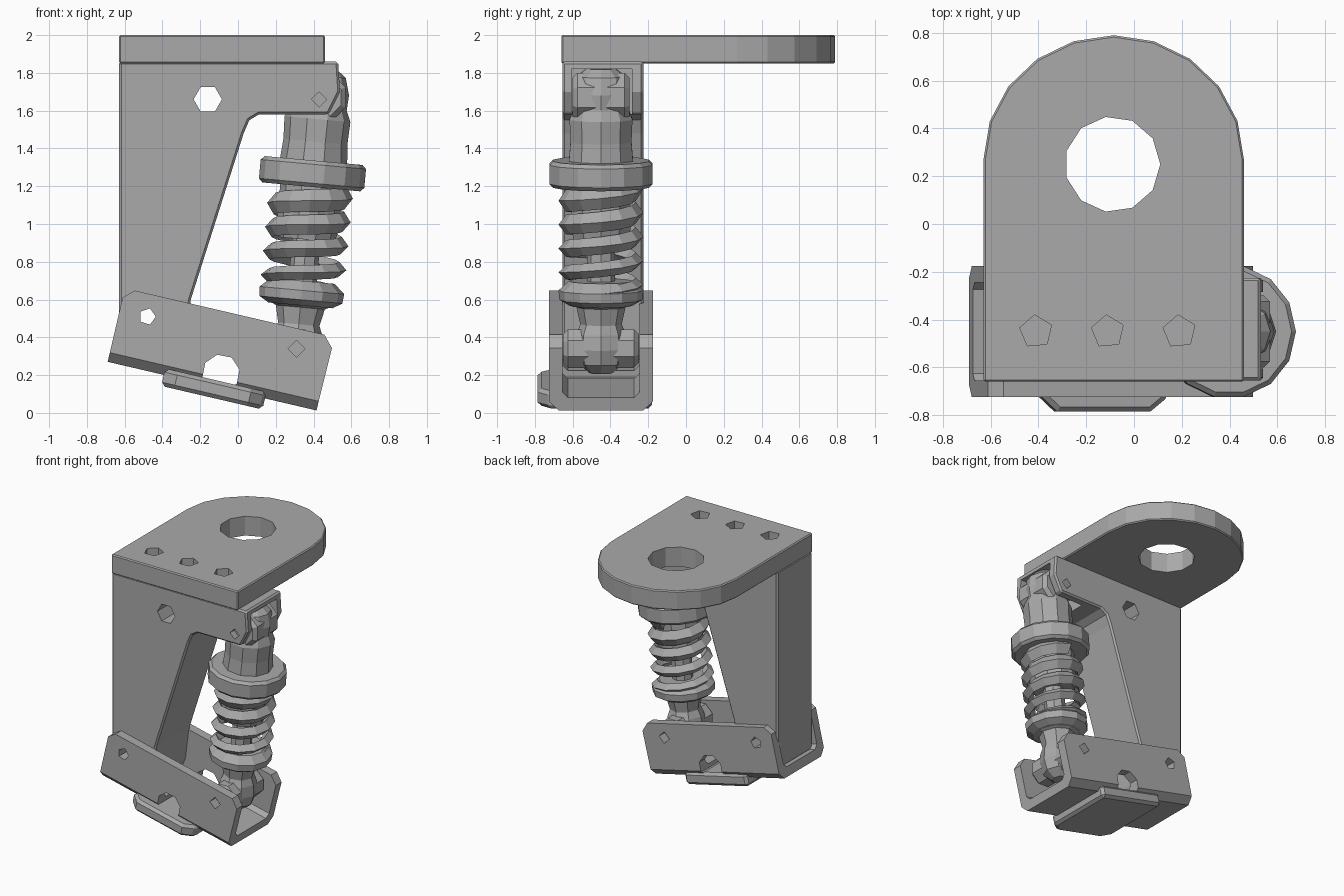
import bpy, bmesh
from math import sin, cos, pi, radians
from mathutils import Matrix, Vector

if "Cube" in bpy.data.objects:
    bpy.data.objects.remove(bpy.data.objects["Cube"], do_unlink=True)

GREY = (0.4, 0.4, 0.4, 1)
metal = bpy.data.materials.new("grey_metal")
metal.use_nodes = True
metal.diffuse_color = GREY
metal.node_tree.nodes["Principled BSDF"].inputs["Base Color"].default_value = GREY

AXES = {
    "X": lambda a, b, d: (d, a, b),
    "Y": lambda a, b, d: (a, d, b),
    "Z": lambda a, b, d: (a, b, d),
}
MID_Y = -0.45


def finish(name, bm, matrix=Matrix()):
    bmesh.ops.recalc_face_normals(bm, faces=bm.faces)
    mesh = bpy.data.meshes.new(name)
    bm.to_mesh(mesh)
    bm.free()
    mesh.transform(matrix)
    mesh.materials.append(metal)
    obj = bpy.data.objects.new(name, mesh)
    bpy.context.collection.objects.link(obj)
    return obj


def prism(name, pts, d0, d1, axis="Y", matrix=Matrix()):
    """Extrude a flat outline along one axis."""
    bm = bmesh.new()
    ends = [[bm.verts.new(AXES[axis](a, b, d)) for a, b in pts] for d in (d0, d1)]
    for ring in ends:
        bm.faces.new(ring)
    for i in range(len(pts)):
        j = (i + 1) % len(pts)
        bm.faces.new((ends[0][i], ends[0][j], ends[1][j], ends[1][i]))
    return finish(name, bm, matrix)


def ngon(cx, cy, r, n, turn=0.0):
    return [(cx + r * cos(turn + 2 * pi * i / n), cy + r * sin(turn + 2 * pi * i / n))
            for i in range(n)]


def rect(a0, a1, b0, b1):
    return [(a0, b0), (a1, b0), (a1, b1), (a0, b1)]


def apply_modifiers(obj):
    bpy.context.view_layer.update()
    dg = bpy.context.evaluated_depsgraph_get()
    mesh = bpy.data.meshes.new_from_object(obj.evaluated_get(dg))
    obj.modifiers.clear()
    obj.data = mesh


def combine(obj, tools, operation="DIFFERENCE"):
    for tool in tools:
        mod = obj.modifiers.new("cut", "BOOLEAN")
        mod.operation, mod.solver, mod.object = operation, "EXACT", tool
        apply_modifiers(obj)
        bpy.data.objects.remove(tool, do_unlink=True)


def bevel(obj, width):
    mod = obj.modifiers.new("bevel", "BEVEL")
    mod.width, mod.segments, mod.limit_method = width, 1, "ANGLE"
    mod.angle_limit = radians(50)
    apply_modifiers(obj)


def lathe(name, profile, sides, matrix):
    """Closed turned part from (radius, height) points."""
    bm = bmesh.new()
    rings = [[bm.verts.new((x, y, h)) for x, y in ngon(0, 0, r, sides)] for r, h in profile]
    for low, high in zip(rings, rings[1:]):
        for i in range(sides):
            j = (i + 1) % sides
            bm.faces.new((low[i], low[j], high[j], high[i]))
    bm.faces.new(rings[0])
    bm.faces.new(rings[-1])
    return finish(name, bm, matrix)


# Top mounting plate with a round nose, one large hole and three blind holes
nose = [(-0.085 + 0.545 * cos(pi * i / 10), 0.27 + 0.52 * sin(pi * i / 10)) for i in range(11)]
plate = prism("top_plate", [(-0.63, -0.66), (0.46, -0.66)] + nose, 1.85, 2.0, "Z")
bevel(plate, 0.008)
holes = [prism("hole", ngon(-0.09, 0.25, 0.2, 11), 1.7, 2.1, "Z")]
holes += [prism("hole", ngon(x, MID_Y, 0.07, 5, 0.4), 1.88, 2.1, "Z") for x in (-0.41, -0.11, 0.19)]
combine(plate, holes)

# Upright leg, tapering down, with a fork at the upper outer end
leg_outline = [(-0.63, 1.86), (-0.63, 0.32), (-0.32, 0.25), (-0.28, 0.35), (-0.25, 0.6),
               (0.03, 1.48), (0.06, 1.55), (0.11, 1.58), (0.48, 1.58), (0.54, 1.70), (0.53, 1.86)]
leg = prism("upright_leg", leg_outline, -0.655, -0.225)
bevel(leg, 0.012)
combine(leg, [
    prism("fork_slot", rect(0.24, 0.8, 1.4, 1.82), -0.605, -0.285),
    prism("hole", ngon(-0.16, 1.66, 0.075, 6), -1, 0.1),
    prism("hole", ngon(-0.48, 0.51, 0.045, 5), -1, 0.1),
    prism("hole", ngon(0.43, 1.66, 0.04, 4), -1, 0.1),
])

# Tilted lower channel: U section trimmed by its side outline
tilt = Matrix.Translation((-0.13, 0, 0.14)) @ Matrix.Rotation(radians(13.1), 4, "Y")
half_section = [(0.205, 0.45), (0.275, 0.45), (0.275, 0.05), (0.225, 0)]
inner = [(0.205, 0.1), (0.175, 0.07)]
section = ([(MID_Y - y, z) for y, z in inner[::-1] + half_section]
           + [(MID_Y + y, z) for y, z in half_section[::-1] + inner])
channel = prism("lower_channel", section, -0.7, 0.7, "X", tilt)
side = [(-0.575, 0), (0.56, 0), (0.565, 0.34), (0.51, 0.4), (-0.52, 0.4), (-0.575, 0.35)]
combine(channel, [prism("side_outline", side, -1, 0.1, "Y", tilt)], "INTERSECT")
combine(channel, [
    prism("hole", ngon(-0.48, 0.51, 0.045, 5), -1, 0.1),
    prism("hole", ngon(0.31, 0.34, 0.045, 4), -1, 0.1),
    prism("hole", ngon(-0.09, 0.21, 0.1, 8, 0.2), -1, 0.1),
])

# Foot pad under the channel, with cropped front corners
pad = [(-0.27, -0.18), (-0.27, -0.72), (-0.2, -0.785), (0.2, -0.785), (0.28, -0.72), (0.28, -0.18)]
foot = prism("foot_pad", pad, -0.06, 0.035, "Z", tilt)
bevel(foot, 0.02)

# Shock absorber along a slightly leaning axis
lean = Matrix.Translation((0.31, MID_Y, 0.34)) @ Matrix.Rotation(radians(5.2), 4, "Y")
lathe("lower_end", [(0.06, -0.13), (0.12, -0.08), (0.14, 0), (0.13, 0.08), (0.11, 0.13),
                    (0.13, 0.22), (0.19, 0.25)], 8, lean)
lathe("lower_spring_seat", [(0.17, 0.23), (0.22, 0.26), (0.225, 0.31), (0.17, 0.36)], 12, lean)
lathe("piston_rod", [(0.075, 0.2), (0.075, 0.75)], 8, lean)
lathe("damper_body", [(0.15, 0.58), (0.165, 0.64), (0.165, 0.9)], 10, lean)
lathe("collar", [(0.26, 0.86), (0.28, 0.88), (0.28, 0.98), (0.26, 1.0)], 14, lean)
lathe("upper_body", [(0.18, 0.98), (0.17, 1.1), (0.175, 1.22), (0.15, 1.28), (0.155, 1.36),
                     (0.13, 1.45), (0.08, 1.49)], 10, lean)

# Pivot bosses of both shock ends
for name, x, z, r, half in (("lower_boss", 0.31, 0.34, 0.11, 0.2),
                            ("upper_boss", 0.44, 1.67, 0.14, 0.15)):
    boss = prism(name, ngon(x, z, r, 8, pi / 8), MID_Y - half, MID_Y + half)
    bevel(boss, 0.025)

# Coil spring: a diamond section swept along a helix
bm = bmesh.new()
TURNS, STEPS = 4.3, 12
count = int(TURNS * STEPS)
rings = []
for i in range(count + 1):
    t = i / count
    a = 2 * pi * i / STEPS
    h = 0.31 + 0.54 * t
    tall = 0.033 + 0.03 * t
    ring = [(0.225, h), (0.185, h + tall), (0.145, h), (0.185, h - tall)]
    rings.append([bm.verts.new((r * cos(a), r * sin(a), z)) for r, z in ring])
for low, high in zip(rings, rings[1:]):
    for k in range(4):
        m = (k + 1) % 4
        bm.faces.new((low[k], low[m], high[m], high[k]))
bm.faces.new(rings[0])
bm.faces.new(rings[-1])
finish("coil_spring", bm, lean)
